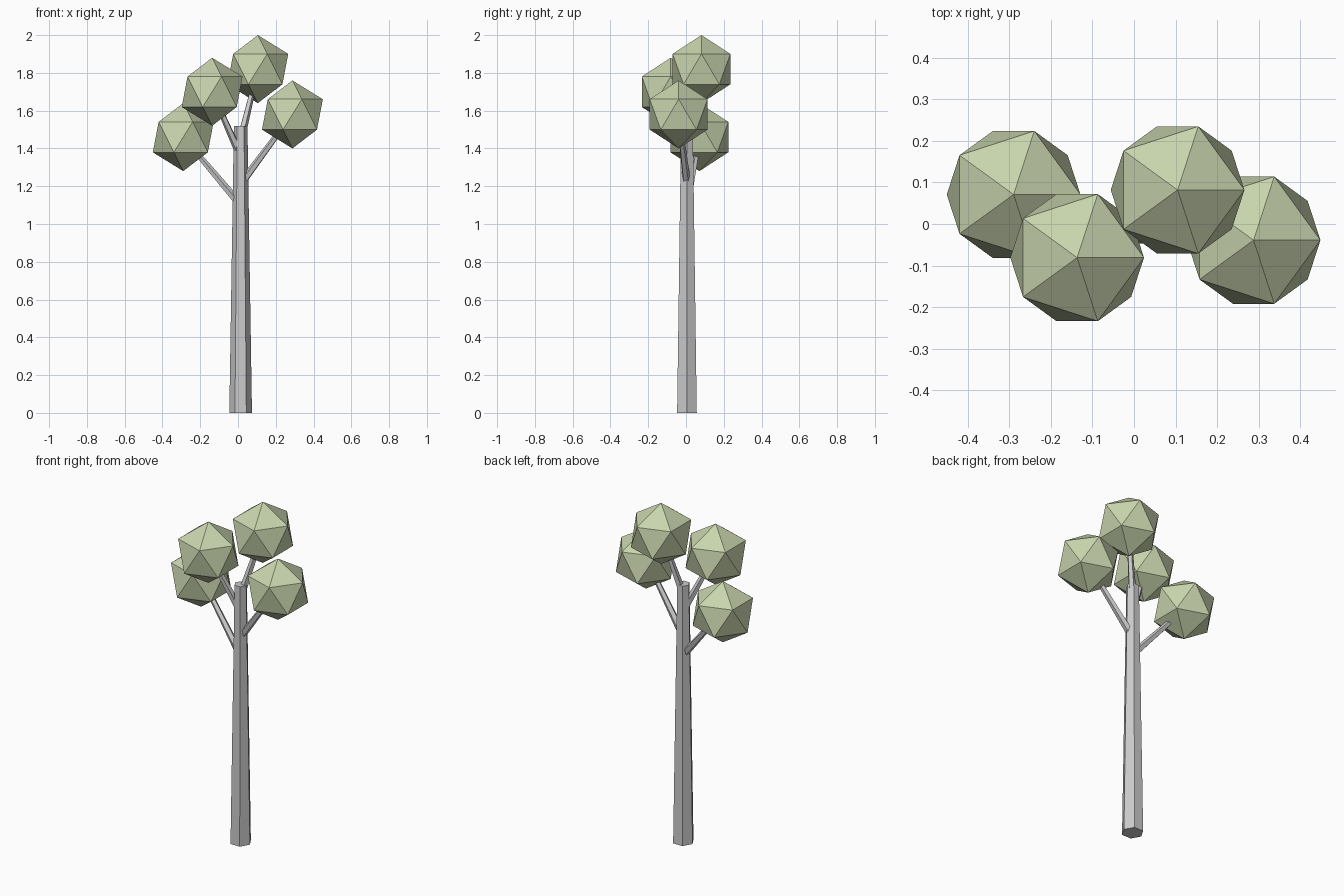
import bpy, math
from mathutils import Vector

if "Cube" in bpy.data.objects:
    bpy.data.objects.remove(bpy.data.objects["Cube"])

leaf = bpy.data.materials.new("leaf_green")
leaf.diffuse_color = (0.58, 0.66, 0.42, 1)
leaf.use_nodes = True
leaf.node_tree.nodes["Principled BSDF"].inputs["Base Color"].default_value = leaf.diffuse_color

AX, AY = 0.014, 0.005  # trunk axis


def tapered(name, start, end, r1, r2, sides, spin=0.0):
    """Tapered prism running from start to end."""
    a, b = Vector(start), Vector(end)
    bpy.ops.mesh.primitive_cone_add(vertices=sides, radius1=r1, radius2=r2,
                                    depth=(b - a).length, location=(a + b) / 2)
    ob = bpy.context.object
    ob.name = name
    if spin:
        ob.rotation_euler = (0, 0, spin)
    else:
        ob.rotation_euler = (b - a).to_track_quat('Z', 'Y').to_euler()
    return ob


# Hexagonal trunk with corners pointing along x
tapered("trunk", (AX, AY, 0), (AX, AY, 1.52), 0.06, 0.036, 6, math.radians(30))

# Foliage balls, each carried by a branch leaving the trunk axis
clumps = [
    ((-0.29, 0.071, 1.46), 1.10),
    ((-0.127 - 0.01, -0.081, 1.70), 1.36),
    ((0.105, 0.082, 1.82), 1.45),
    ((0.288, -0.039, 1.58), 1.21),
]
for i, (centre, z0) in enumerate(clumps, 1):
    bpy.ops.mesh.primitive_ico_sphere_add(subdivisions=1, radius=0.18, location=centre)
    ball = bpy.context.object
    ball.name = f"foliage_{i}"
    ball.data.materials.append(leaf)
    tapered(f"branch_{i}", (AX, AY, z0), centre, 0.022, 0.013, 5)
